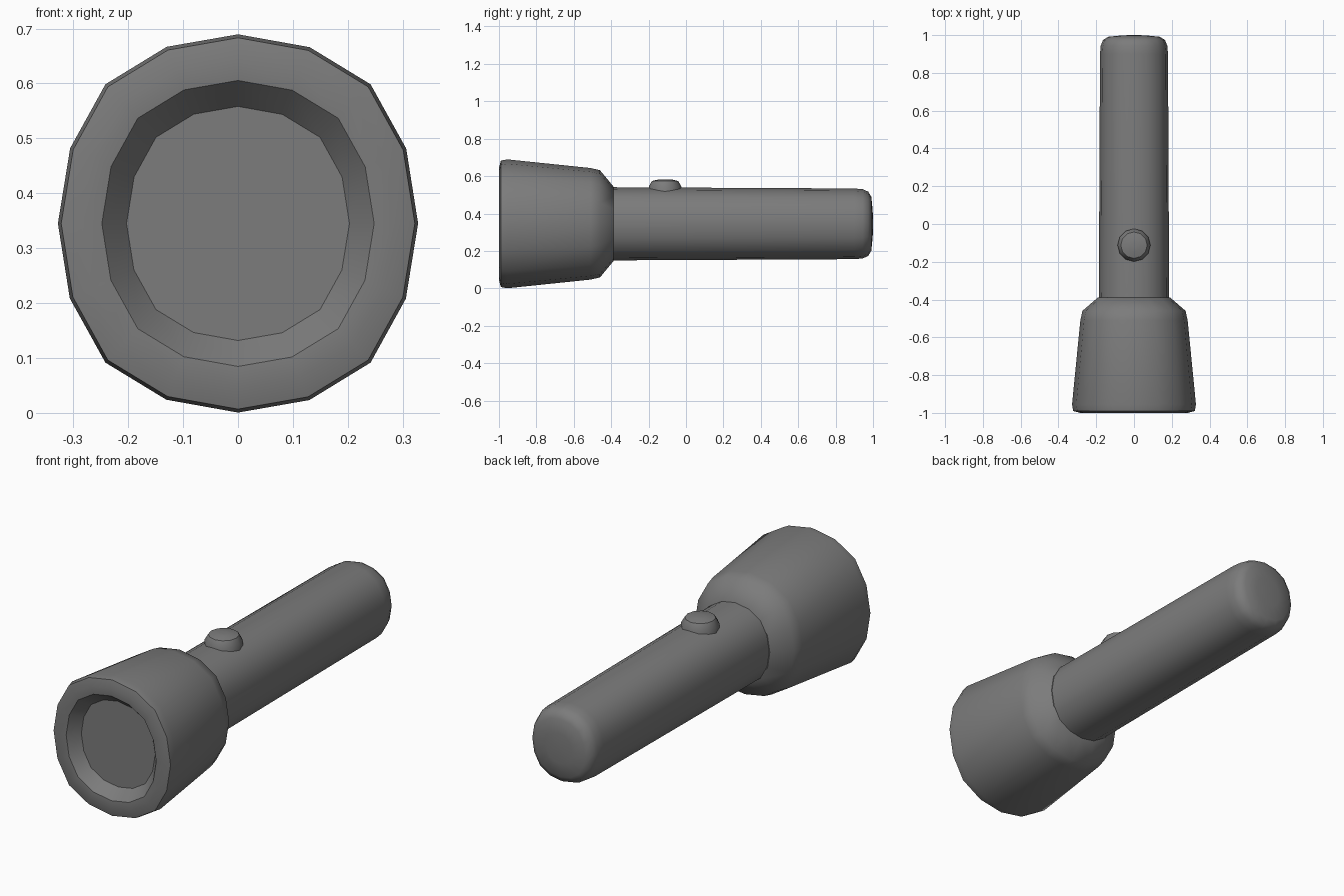
import bpy, bmesh, math

if "Cube" in bpy.data.objects:
    bpy.data.objects.remove(bpy.data.objects["Cube"])

CZ = 0.345      # axis height
TALL = 1.05     # cross-section is slightly taller than wide
# quarter of the slightly squared 16-sided section
QUARTER = [(1, 0), (0.934, 0.396), (0.736, 0.736), (0.398, 0.932)]
SECTION = [(c * a - s * b, s * a + c * b)
           for c, s in ((1, 0), (0, 1), (-1, 0), (0, -1)) for a, b in QUARTER]
ROUND = [(math.cos(i * math.pi / 6), math.sin(i * math.pi / 6)) for i in range(12)]

grey = bpy.data.materials.new("dark_grey")
grey.diffuse_color = (0.2, 0.2, 0.2, 1)
grey.use_nodes = True
grey.node_tree.nodes["Principled BSDF"].inputs["Base Color"].default_value = grey.diffuse_color


def loft(name, sec, rings, place):
    """Skin rings of (radius, distance), capped at both ends."""
    bm = bmesh.new()
    loops = [[bm.verts.new(place(a * r, b * r, d)) for a, b in sec] for r, d in rings]
    n = len(sec)
    for p, q in zip(loops, loops[1:]):
        for i in range(n):
            bm.faces.new((p[i], p[(i + 1) % n], q[(i + 1) % n], q[i]))
    bm.faces.new(loops[0])
    bm.faces.new(loops[-1])
    bmesh.ops.recalc_face_normals(bm, faces=bm.faces[:])
    me = bpy.data.meshes.new(name)
    bm.to_mesh(me)
    bm.free()
    me.materials.append(grey)
    ob = bpy.data.objects.new(name, me)
    bpy.context.collection.objects.link(ob)
    bpy.ops.object.select_all(action='DESELECT')
    ob.select_set(True)
    bpy.context.view_layer.objects.active = ob
    bpy.ops.object.shade_smooth_by_angle(angle=math.radians(40))


def along_y(a, b, d):
    return (a, d, CZ + b * TALL)


def along_z(a, b, d):
    return (a, -0.112 + b, d)


# flared head with recessed lens
loft("head", SECTION, [(0.203, -0.942), (0.248, -0.997), (0.285, -1.0), (0.322, -0.990),
                       (0.328, -0.955), (0.284, -0.51), (0.273, -0.46),
                       (0.190, -0.388), (0.17, -0.388)], along_y)

# handle with rounded end
loft("handle", SECTION, [(0.17, -0.42), (0.187, -0.41), (0.186, -0.36), (0.180, 0.90),
                         (0.176, 0.945), (0.164, 0.974), (0.137, 0.991),
                         (0.07, 0.998), (0.02, 1.0)], along_y)

# push button
loft("button", ROUND, [(0.087, 0.49), (0.087, 0.545), (0.070, 0.574),
                       (0.035, 0.582), (0.012, 0.583)], along_z)
